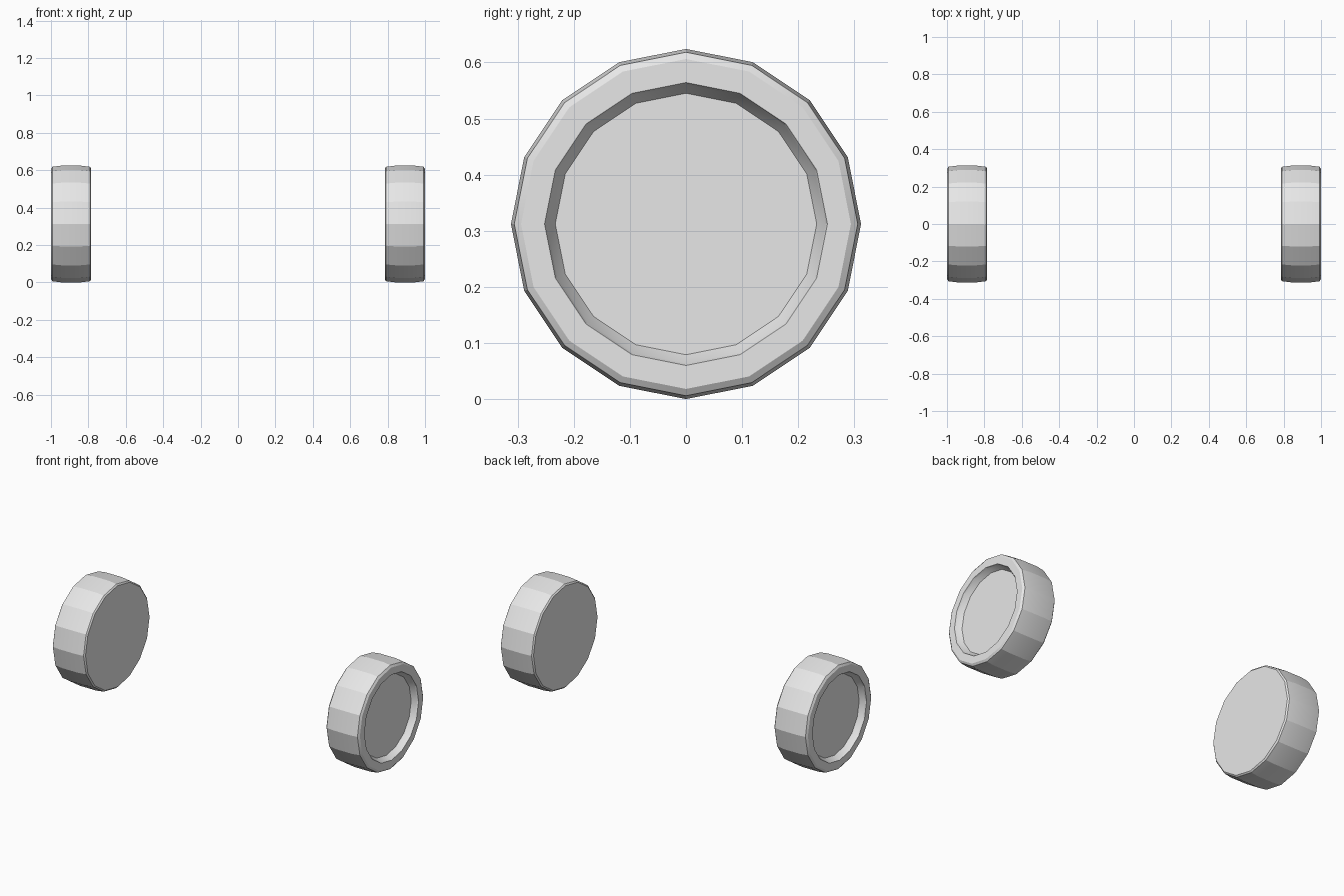
import bpy
import bmesh
import math

cube = bpy.data.objects.get("Cube")
if cube:
    bpy.data.objects.remove(cube, do_unlink=True)

SIDES = 16
RADIUS = 0.312

# Single flat colour
grey = bpy.data.materials.new("light grey")
grey.use_nodes = True
grey.diffuse_color = (0.8, 0.8, 0.8, 1)
grey.node_tree.nodes["Principled BSDF"].inputs["Base Color"].default_value = (0.8, 0.8, 0.8, 1)

# Wheel cross-section from inner face to recessed hub: (distance from centre line, radius)
PROFILE = [
    (0.785, 0.298),   # flat inner face
    (0.792, 0.306),   # inner shoulder
    (0.840, 0.312),   # slightly crowned tread
    (0.945, 0.312),
    (0.992, 0.306),   # outer shoulder
    (1.000, 0.294),   # side wall
    (1.000, 0.252),
    (0.990, 0.248),   # rim lip
    (0.965, 0.233),   # tapered recess down to the hub
]


def make_wheel(name, side):
    """Revolve the profile around the x axis; side is +1 or -1."""
    bm = bmesh.new()
    rings = []
    for x, r in PROFILE:
        ring = []
        for i in range(SIDES):
            a = 2 * math.pi * i / SIDES
            ring.append(bm.verts.new((side * x, r * math.sin(a), RADIUS + r * math.cos(a))))
        rings.append(ring)
    for a, b in zip(rings, rings[1:]):
        for i in range(SIDES):
            j = (i + 1) % SIDES
            bm.faces.new((a[i], a[j], b[j], b[i]))
    # Flat inner face and hub floor
    bm.faces.new(rings[0])
    bm.faces.new(rings[-1])
    bmesh.ops.recalc_face_normals(bm, faces=bm.faces)

    mesh = bpy.data.meshes.new(name)
    bm.to_mesh(mesh)
    bm.free()
    mesh.materials.append(grey)
    wheel = bpy.data.objects.new(name, mesh)
    bpy.context.collection.objects.link(wheel)

    # Smooth the crown across the tread, keep the facets around it crisp
    bpy.ops.object.select_all(action="DESELECT")
    wheel.select_set(True)
    bpy.context.view_layer.objects.active = wheel
    bpy.ops.object.shade_smooth_by_angle(angle=math.radians(20))


make_wheel("left_wheel", 1)
make_wheel("right_wheel", -1)
